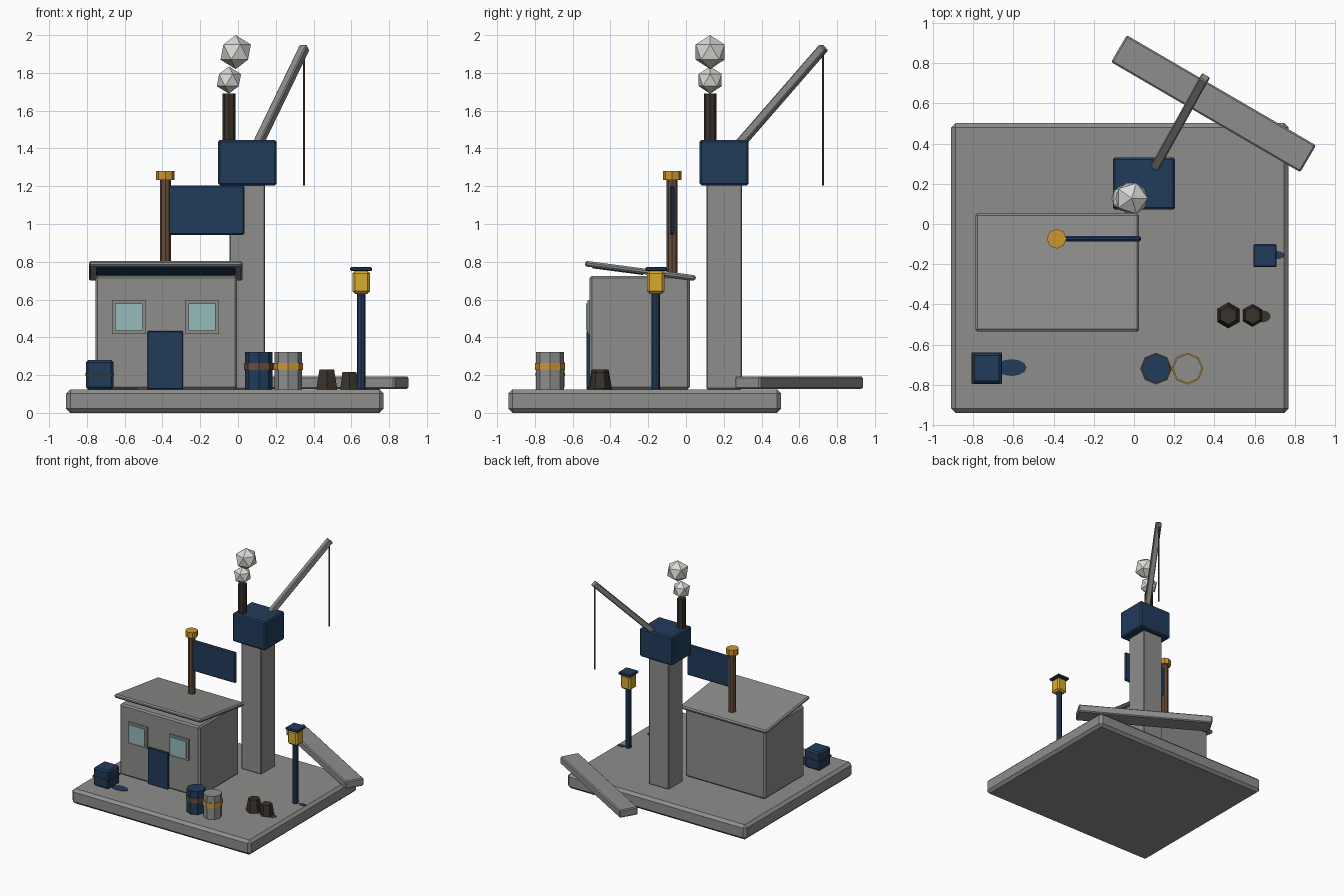
import bpy, bmesh, math
from mathutils import Vector, Matrix

if "Cube" in bpy.data.objects:
    bpy.data.objects.remove(bpy.data.objects["Cube"])


def mat(name, r, g, b):
    m = bpy.data.materials.new(name)
    m.diffuse_color = (r, g, b, 1)
    m.use_nodes = True
    m.node_tree.nodes["Principled BSDF"].inputs["Base Color"].default_value = m.diffuse_color
    return m


GREY = mat("concrete grey", 0.27, 0.27, 0.26)
NAVY = mat("navy paint", 0.015, 0.045, 0.105)
GOLD = mat("brass gold", 0.62, 0.30, 0.03)
LAMP = mat("lamp yellow", 0.68, 0.40, 0.03)
BROWN = mat("wood brown", 0.14, 0.075, 0.042)
DARK = mat("dark brown", 0.042, 0.032, 0.024)
GLASS = mat("window glass", 0.30, 0.50, 0.50)
SMOKE = mat("smoke white", 0.70, 0.70, 0.67)


def finish(bm, name, material, matrix):
    bmesh.ops.recalc_face_normals(bm, faces=bm.faces)
    me = bpy.data.meshes.new(name)
    bm.to_mesh(me)
    bm.free()
    me.materials.append(material)
    ob = bpy.data.objects.new(name, me)
    ob.matrix_world = matrix
    bpy.context.collection.objects.link(ob)
    return ob


def box(name, material, loc, size, bevel=0.0, rot=Matrix()):
    """Chamfered box given by centre and size."""
    bm = bmesh.new()
    bmesh.ops.create_cube(bm, size=1)
    bmesh.ops.scale(bm, vec=size, verts=bm.verts)
    if bevel:
        bmesh.ops.bevel(bm, geom=bm.edges[:], offset=bevel, segments=1, affect='EDGES')
    return finish(bm, name, material, Matrix.Translation(loc) @ rot)


def span(name, material, x, y, z, bevel=0.0):
    """Chamfered box given by its x, y and z ranges."""
    r = (x, y, z)
    return box(name, material, [(a + b) / 2 for a, b in r], [b - a for a, b in r], bevel)


def post(name, material, x, y, z0, z1, r1, r2=None, sides=8):
    """Upright prism or tapered prism."""
    bm = bmesh.new()
    bmesh.ops.create_cone(bm, cap_ends=True, segments=sides, radius1=r1,
                          radius2=r1 if r2 is None else r2, depth=z1 - z0)
    return finish(bm, name, material, Matrix.Translation((x, y, (z0 + z1) / 2)))


def ball(name, material, loc, r):
    bm = bmesh.new()
    bmesh.ops.create_icosphere(bm, subdivisions=1, radius=r)
    return finish(bm, name, material, Matrix.Translation(loc))


G = 0.125  # top of the base

# Base slab and loose ramp
span("base", GREY, (-0.91, 0.77), (-0.94, 0.503), (0, G), 0.022)
box("ramp", GREY, (0.396, 0.599, 0.16), (1.09, 0.155, 0.066), 0.008,
    Matrix.Rotation(math.radians(-30.2), 4, 'Z'))

# House with tilted roof
span("house_walls", GREY, (-0.755, -0.005), (-0.51, 0.02), (G, 0.725), 0.012)
tilt = Matrix.Rotation(math.radians(-7.5), 4, 'X')
box("roof", GREY, (-0.3825, -0.242, 0.752), (0.815, 0.592, 0.03), 0.01, tilt)
box("roof_lining", NAVY, (-0.3825, -0.36, 0.7505), (0.74, 0.27, 0.006), 0, tilt)
span("door", NAVY, (-0.48, -0.29), (-0.528, -0.5), (G, 0.433), 0.004)
for side, x in (("left", -0.578), ("right", -0.19)):
    span(side + "_window_frame", GREY, (x - 0.09, x + 0.09), (-0.522, -0.5), (0.418, 0.598))
    span(side + "_window_glass", GLASS, (x - 0.072, x + 0.072), (-0.53, -0.521), (0.436, 0.58))

# Flag on the roof
post("flag_pole", BROWN, -0.385, -0.073, 0.735, 1.235, 0.029)
post("flag_pole_cap", GOLD, -0.385, -0.073, 1.232, 1.28, 0.049)
span("flag", NAVY, (-0.37, 0.035), (-0.086, -0.06), (0.943, 1.203), 0.008)

# Crane: tower, cab, jib and cable
span("crane_tower", GREY, (-0.045, 0.143), (0.108, 0.296), (G, 1.21), 0.006)
span("crane_cab", NAVY, (-0.105, 0.205), (0.072, 0.332), (1.205, 1.445), 0.01)
a, b = Vector((0.075, 0.23, 1.36)), Vector((0.353, 0.73, 1.935))
yaw = Matrix.Rotation(math.atan2(b.y - a.y, b.x - a.x), 4, 'Z')
pitch = Matrix.Rotation(-math.atan2(b.z - a.z, (b - a).xy.length), 4, 'Y')
box("crane_jib", GREY, (a + b) / 2, ((b - a).length, 0.046, 0.046), 0.006, yaw @ pitch)
post("crane_cable", BROWN, 0.35, 0.725, 1.205, 1.92, 0.006, sides=6)

# Chimney and smoke
post("chimney", DARK, -0.048, 0.128, 1.43, 1.69, 0.034)
ball("small_smoke_puff", SMOKE, (-0.048, 0.128, 1.762), 0.072)
ball("large_smoke_puff", SMOKE, (-0.012, 0.128, 1.91), 0.09)

# Street lamp
post("lamp_post", NAVY, 0.652, -0.16, G, 0.64, 0.022)
span("lamp_lantern", LAMP, (0.605, 0.699), (-0.207, -0.113), (0.63, 0.752), 0.014)
span("lamp_cap", NAVY, (0.594, 0.71), (-0.215, -0.1), (0.75, 0.772), 0.006)

# Crate with strap
span("crate", NAVY, (-0.805, -0.66), (-0.793, -0.643), (G, 0.28), 0.012)
span("crate_strap", DARK, (-0.808, -0.657), (-0.796, -0.64), (0.196, 0.21))

# Barrels with hoops
for name, x, body, hoop in (("navy", 0.11, NAVY, BROWN), ("grey", 0.266, GREY, GOLD)):
    post(name + "_barrel", body, x, -0.72, G, 0.322, 0.073)
    post(name + "_barrel_hoop", hoop, x, -0.72, 0.226, 0.264, 0.079)

# Tree stumps
post("large_stump", DARK, 0.47, -0.455, G, 0.23, 0.064, 0.045, 6)
post("small_stump", DARK, 0.59, -0.455, G, 0.217, 0.056, 0.043, 6)

# Flat ground patches beside the props
for name, m, x, y, rx, ry in (("crate_patch", NAVY, -0.61, -0.715, 0.075, 0.042),
                              ("stump_patch", DARK, 0.64, -0.46, 0.04, 0.03),
                              ("lamp_patch", NAVY, 0.715, -0.155, 0.034, 0.02)):
    patch = post(name, m, x, y, G - 0.003, G + 0.003, 1, sides=12)
    patch.scale = (rx, ry, 1)
